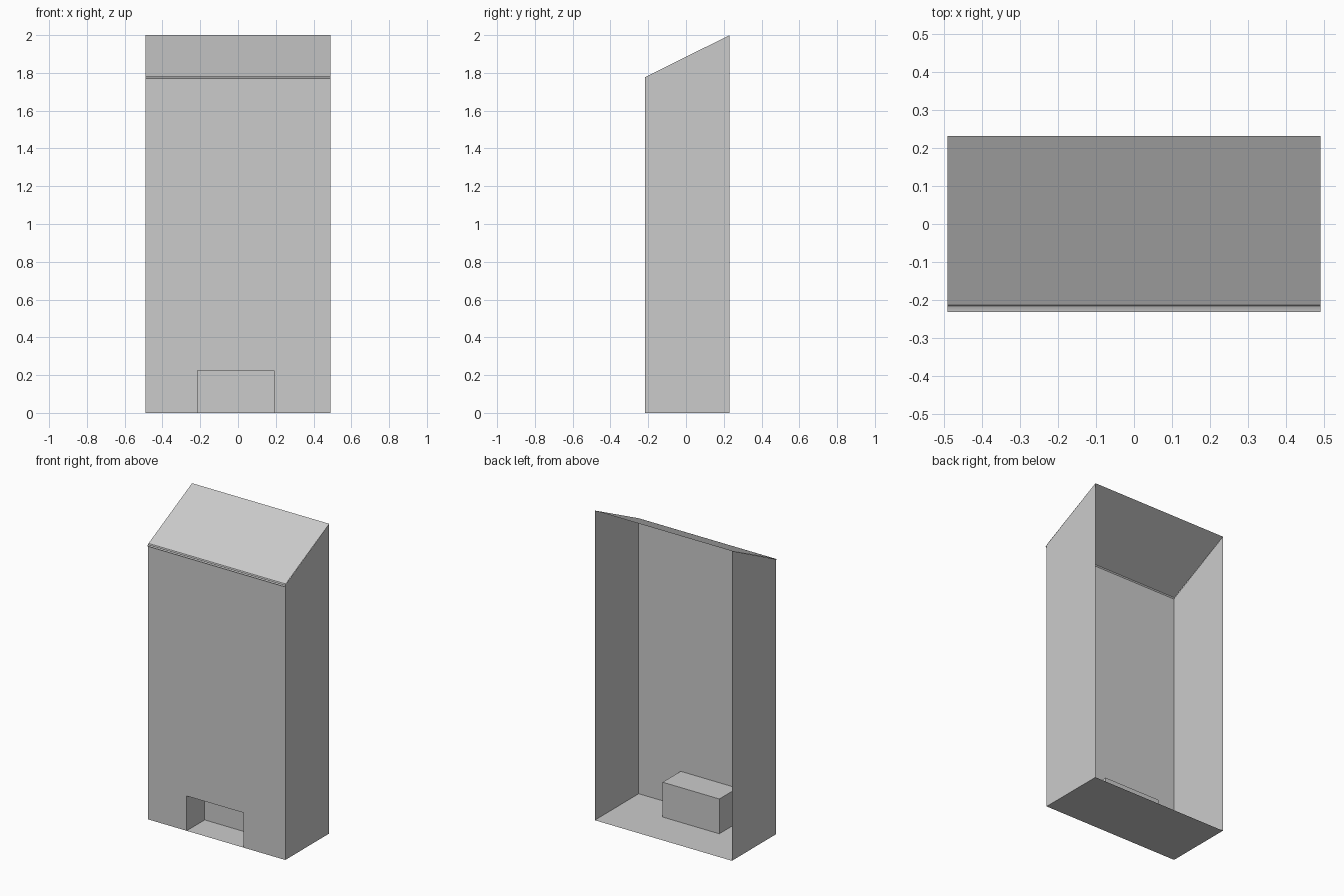
import bpy, bmesh

if "Cube" in bpy.data.objects:
    bpy.data.objects.remove(bpy.data.objects["Cube"])

W = 0.49                        # half width
YF, YB = -0.217, 0.231          # front and open back
ZF, ZB = 1.777, 2.0             # wall height at front and back
NX0, NX1, NZ, NY = -0.215, 0.19, 0.225, -0.033   # niche opening and depth


def sheet(name, faces, smooth=False):
    """Thin surface object from a few polygons."""
    bm = bmesh.new()
    for f in faces:
        bm.faces.new([bm.verts.new(p) for p in f])
    bmesh.ops.remove_doubles(bm, verts=bm.verts, dist=1e-5)
    for f in bm.faces:
        f.smooth = smooth
    me = bpy.data.meshes.new(name)
    bm.to_mesh(me)
    bm.free()
    ob = bpy.data.objects.new(name, me)
    bpy.context.collection.objects.link(ob)
    return ob


def strip(profile, x0, x1):
    """Quads from a (y, z) profile stretched along x, facing up/front."""
    return [[(x0, *a), (x0, *b), (x1, *b), (x1, *a)]
            for a, b in zip(profile, profile[1:])]


# Front panel with the niche cut out of its bottom edge
sheet("front_panel", [[(x, YF, z) for x, z in (
    (-W, 0), (NX0, 0), (NX0, NZ), (NX1, NZ), (NX1, 0),
    (W, 0), (W, ZF), (-W, ZF))]])

# Side walls with sloping tops
side = [(YF, 0), (YB, 0), (YB, ZB), (YF, ZF)]
sheet("right_wall", [[(W, y, z) for y, z in side]])
sheet("left_wall", [[(-W, y, z) for y, z in reversed(side)]])

# Floor facing down, as the underside of the open-backed shell
sheet("floor", [[(-W, YF, 0), (-W, YB, 0), (W, YB, 0), (W, YF, 0)]])

# Sloping roof and the small curled lip along its front edge
sheet("roof", strip([(YB, ZB), (-0.213, 1.781)], -W, W))
sheet("roof_lip", strip([(-0.213, 1.781), (-0.2145, 1.775),
                         (-0.219, 1.772), (-0.231, 1.771)], -W, W), True)

# Niche: two sides, top and back
cheek = [(YF, 0), (NY, 0), (NY, NZ), (YF, NZ)]
sheet("niche", [
    [(NX0, y, z) for y, z in cheek],
    [(NX1, y, z) for y, z in reversed(cheek)],
    *strip([(YF, NZ), (NY, NZ), (NY, 0)], NX0, NX1)])
